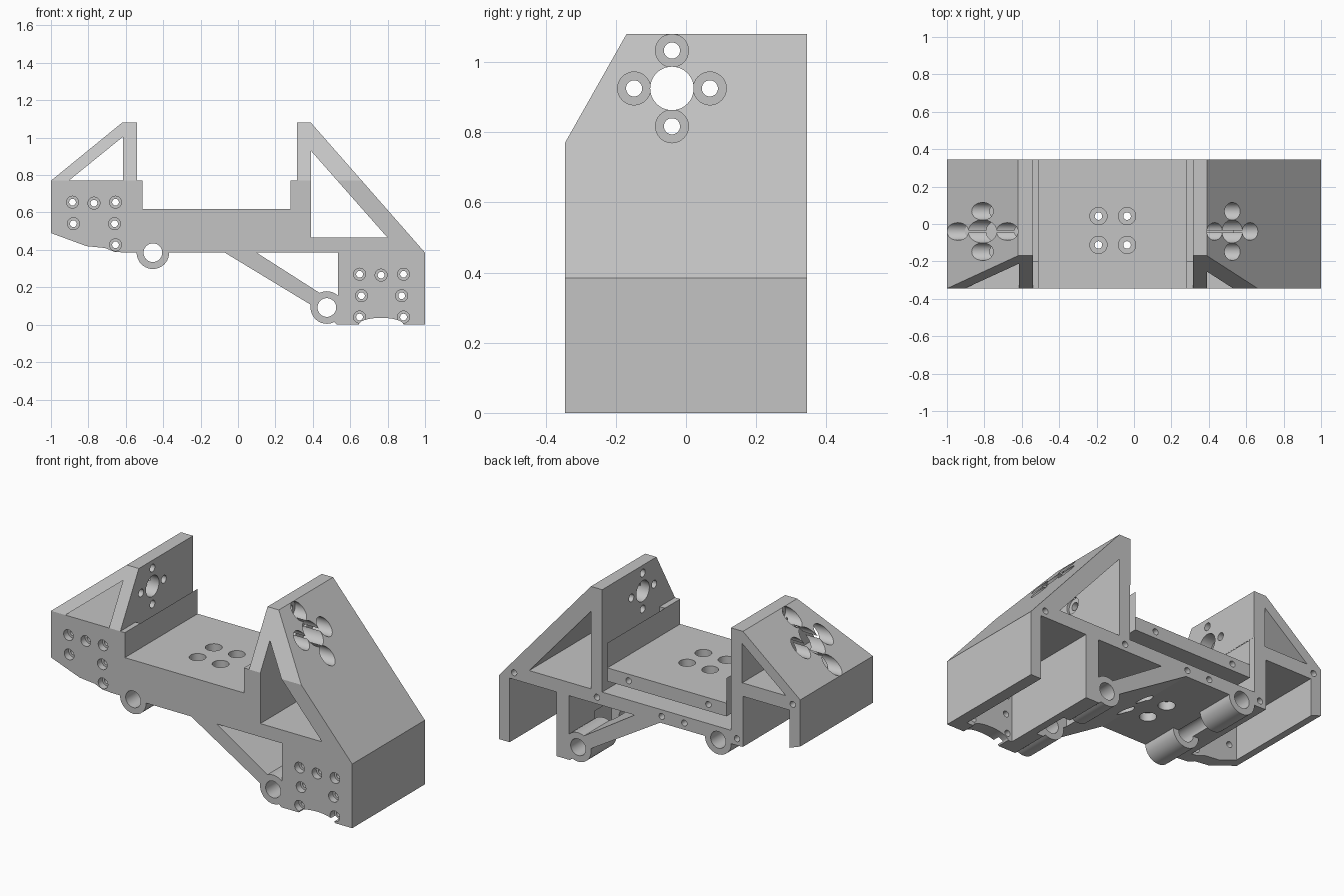
import bpy
import bmesh
import math
from mathutils import Vector, Matrix

if "Cube" in bpy.data.objects:
    bpy.data.objects.remove(bpy.data.objects["Cube"])

HALF = 0.345          # half depth of the bracket
PLATE = -0.265        # back of the front screw plates
AXES = {"x": Vector((1, 0, 0)), "y": Vector((0, 1, 0)), "z": Vector((0, 0, 1))}

grey = bpy.data.materials.new("machined_grey")
grey.use_nodes = True
colour = (0.55, 0.55, 0.55, 1)
grey.diffuse_color = colour
grey.node_tree.nodes["Principled BSDF"].inputs["Base Color"].default_value = colour


def add_object(name, bm):
    bmesh.ops.recalc_face_normals(bm, faces=bm.faces)
    mesh = bpy.data.meshes.new(name)
    bm.to_mesh(mesh)
    bm.free()
    mesh.materials.append(grey)
    obj = bpy.data.objects.new(name, mesh)
    bpy.context.scene.collection.objects.link(obj)
    return obj


def prism(name, points, start, end, axis="y"):
    """Extrude an outline along y (points are x, z) or x (points are y, z)."""
    bm = bmesh.new()
    place = (lambda a, b: (a, start, b)) if axis == "y" else (lambda a, b: (start, a, b))
    face = bm.faces.new([bm.verts.new(place(a, b)) for a, b in points])
    new = bmesh.ops.extrude_face_region(bm, geom=[face])["geom"]
    moved = [v for v in new if isinstance(v, bmesh.types.BMVert)]
    bmesh.ops.translate(bm, verts=moved, vec=AXES[axis] * (end - start))
    return add_object(name, bm)


def box(name, x0, x1, y0, y1, z0, z1):
    return prism(name, [(x0, z0), (x1, z0), (x1, z1), (x0, z1)], y0, y1)


def rod(name, centre, radius, start, end, axis):
    """Cylinder along an axis between start and end; centre gives the other two."""
    bm = bmesh.new()
    bmesh.ops.create_cone(bm, cap_ends=True, segments=40, radius1=radius,
                          radius2=radius, depth=abs(end - start))
    turn = Vector((0, 0, 1)).rotation_difference(AXES[axis]).to_matrix().to_4x4()
    spot = list(centre)
    spot.insert("xyz".index(axis), (start + end) / 2)
    bmesh.ops.transform(bm, matrix=Matrix.Translation(spot) @ turn, verts=bm.verts)
    return add_object(name, bm)


# Main body outline with both uprights and their sloped braces
arch = [(0.765 + 0.12 * math.cos(a), 0.037 * math.sin(a))
        for a in (math.pi * i / 12 for i in range(13))]
outline = [(-1, 0.49), (-1, 0.77), (-0.62, 1.08), (-0.54, 1.08), (-0.54, 0.77),
           (-0.51, 0.77), (-0.51, 0.62), (0.28, 0.62), (0.28, 0.77), (0.315, 0.77),
           (0.315, 1.08), (0.39, 1.08), (1, 0.385), (1, 0)]
outline += arch
outline += [(0.53, 0), (0.44, 0.08), (0.4, 0.1), (-0.07, 0.385), (-0.6, 0.385),
            (-0.66, 0.39), (-0.71, 0.41), (-0.81, 0.42)]
body = prism("bracket_body", outline, -HALF, HALF)

tools = []


def cut(tool):
    tools.append((tool, "DIFFERENCE"))


def join(tool):
    tools.append((tool, "UNION"))


# Triangular windows in the braces and above the strut
windows = [[(-0.905, 0.77), (-0.615, 1.005), (-0.615, 0.77)],
           [(0.39, 0.93), (0.39, 0.465), (0.8, 0.465)],
           [(0.1, 0.385), (0.535, 0.385), (0.535, 0.14), (0.46, 0.155)]]
for w in windows:
    cut(prism("window_cutter", w, -1, 1))

# Hinge barrels, split in the middle
for x, z in ((-0.455, 0.385), (0.475, 0.092)):
    join(rod("hinge_barrel", (x, z), 0.087, -HALF, HALF, "y"))
cut(box("left_hinge_gap", -0.58, -0.34, -0.115, 0.105, 0.2, 0.385))
cut(box("right_hinge_gap", 0.37, 0.575, -0.115, 0.105, -0.1, 0.2))
for x, z in ((-0.455, 0.385), (0.475, 0.092)):
    cut(rod("hinge_bore", (x, z), 0.05, -1, 1, "y"))

# Pockets behind the front screw plates
cut(box("left_pocket", -0.93, -0.62, PLATE, 1, -1, 0.69))
cut(box("right_pocket", 0.62, 0.93, PLATE, 1, -1, 0.385))

# Front edge chamfer on the uprights
cut(prism("chamfer_cutter", [(-HALF, 0.77), (-0.113, 1.18), (-0.6, 1.18), (-0.6, 0.77)],
          -2, 2, "x"))

# Slot that frees the middle plate at the sides and underneath
slot = [(-0.541, 0.465), (0.316, 0.465), (0.316, 0.8), (0.28, 0.8),
        (0.28, 0.54), (-0.51, 0.54), (-0.51, 0.8), (-0.541, 0.8)]
cut(prism("plate_slot", slot, -0.2, 1))

# Counterbored screw holes in the front plates
screws = [(-0.885, 0.655), (-0.77, 0.65), (-0.655, 0.655), (-0.88, 0.54),
          (-0.66, 0.54), (-0.655, 0.427), (0.65, 0.27), (0.765, 0.265),
          (0.885, 0.27), (0.66, 0.155), (0.875, 0.155), (0.65, 0.041), (0.885, 0.041)]
for spot in screws:
    cut(rod("screw_hole", spot, 0.018, -0.5, -0.2, "y"))
    cut(rod("screw_counterbore", spot, 0.032, -0.5, -0.305, "y"))

# Four counterbored holes in the middle plate
for x in (-0.19, -0.037):
    for y in (-0.112, 0.042):
        cut(rod("plate_hole", (x, y), 0.02, 0.3, 0.7, "z"))
        cut(rod("plate_counterbore", (x, y), 0.046, 0.5, 0.7, "z"))
        cut(rod("access_hole", (x, y), 0.046, 0.3, 0.435, "z"))

# Round mounting pattern through each upright and brace
cut(rod("shaft_hole", (-0.04, 0.925), 0.062, -1.2, 1.2, "x"))
for i in range(4):
    a = math.pi * i / 2
    spot = (-0.04 + 0.108 * math.cos(a), 0.925 + 0.108 * math.sin(a))
    cut(rod("mount_hole", spot, 0.023, -1.2, 1.2, "x"))
    cut(rod("left_counterbore", spot, 0.047, -1.2, -0.6, "x"))
    cut(rod("right_counterbore", spot, 0.047, 0.375, 1.2, "x"))

# Blind holes in the back edge
for spot in ((0.9, 0.425), (0.35, 0.425), (-0.08, 0.425), (-0.23, 0.425),
             (-0.58, 0.425), (-0.95, 0.73), (0.14, 0.58), (-0.39, 0.58)):
    cut(rod("back_hole", spot, 0.018, 0.22, 0.5, "y"))

# Apply every cut and join, then discard the helpers
for tool, mode in tools:
    mod = body.modifiers.new(tool.name, "BOOLEAN")
    mod.operation = mode
    mod.solver = "EXACT"
    mod.object = tool
    tool.hide_render = True
graph = bpy.context.evaluated_depsgraph_get()
finished = bpy.data.meshes.new_from_object(body.evaluated_get(graph))
body.modifiers.clear()
body.data = finished
for tool, mode in tools:
    bpy.data.objects.remove(tool)
finished.materials.clear()
finished.materials.append(grey)

bpy.ops.object.select_all(action="DESELECT")
body.select_set(True)
bpy.context.view_layer.objects.active = body
bpy.ops.object.shade_smooth_by_angle(angle=math.radians(25))
